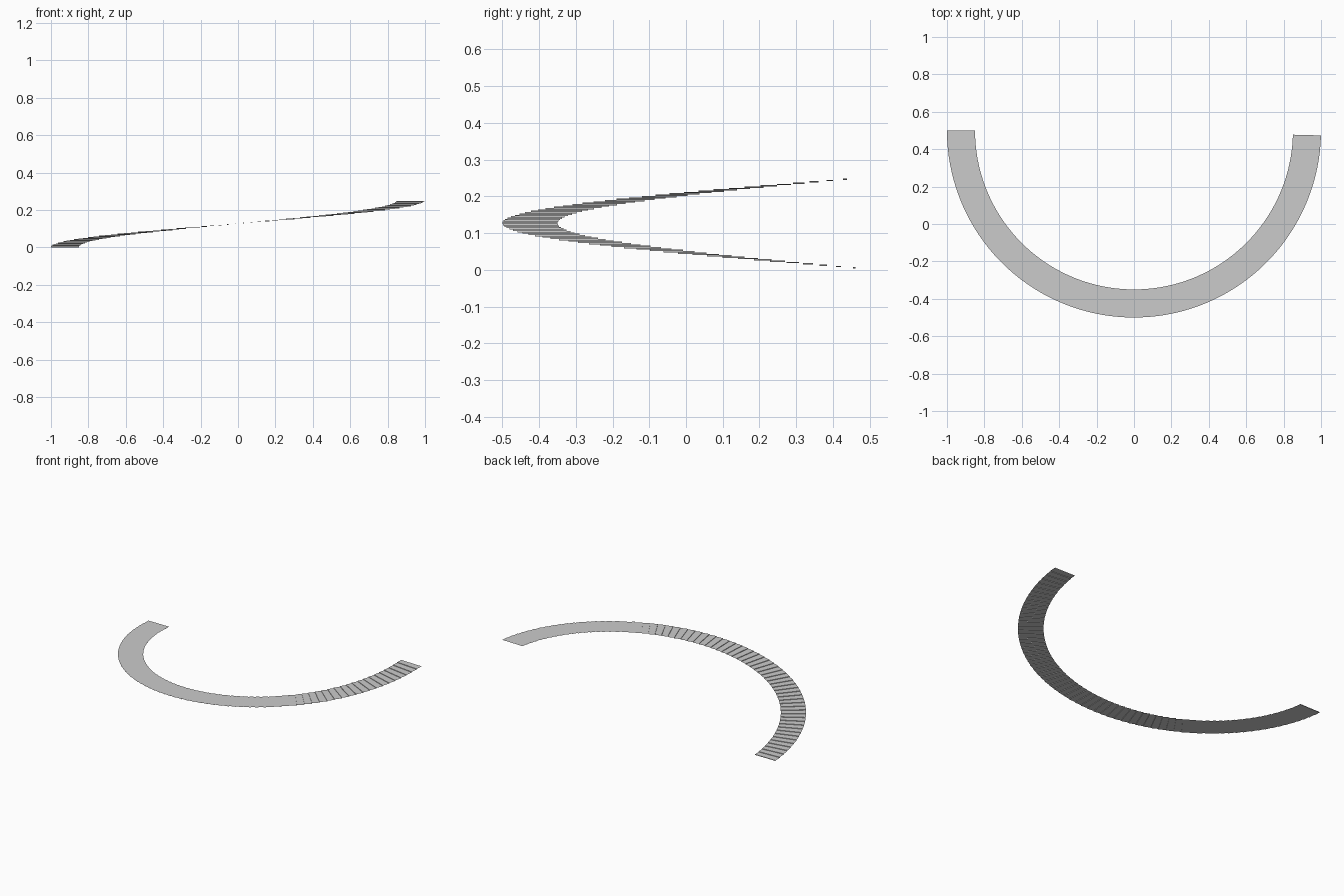
import bpy, bmesh, math

if "Cube" in bpy.data.objects:
    bpy.data.objects.remove(bpy.data.objects["Cube"])

STEPS = 68            # number of treads
SWEEP = 3.115         # total turn, just short of a half circle
HEIGHT = 0.249
R_IN, R_OUT = 0.85, 1.0
CENTRE_Y = 0.5

bm = bmesh.new()


def radial_edge(t, z):
    """Pair of vertices (inner, outer) across the stair at turn t."""
    a = math.pi + t
    return [bm.verts.new((r * math.cos(a), CENTRE_Y + r * math.sin(a), z))
            for r in (R_IN, R_OUT)]


# Open zigzag sheet: riser then tread, repeated round the half circle
pitch, rise = SWEEP / STEPS, HEIGHT / STEPS
prev = radial_edge(0, 0)
for i in range(STEPS):
    for t, z in ((i * pitch, (i + 1) * rise), ((i + 1) * pitch, (i + 1) * rise)):
        cur = radial_edge(t, z)
        bm.faces.new((prev[0], prev[1], cur[1], cur[0]))
        prev = cur

# Treads face upward
bm.normal_update()
if sum(f.normal.z for f in bm.faces) < 0:
    bmesh.ops.reverse_faces(bm, faces=bm.faces[:])

mesh = bpy.data.meshes.new("curved_stair")
bm.to_mesh(mesh)
bm.free()
stair = bpy.data.objects.new("curved_stair", mesh)
bpy.context.collection.objects.link(stair)
